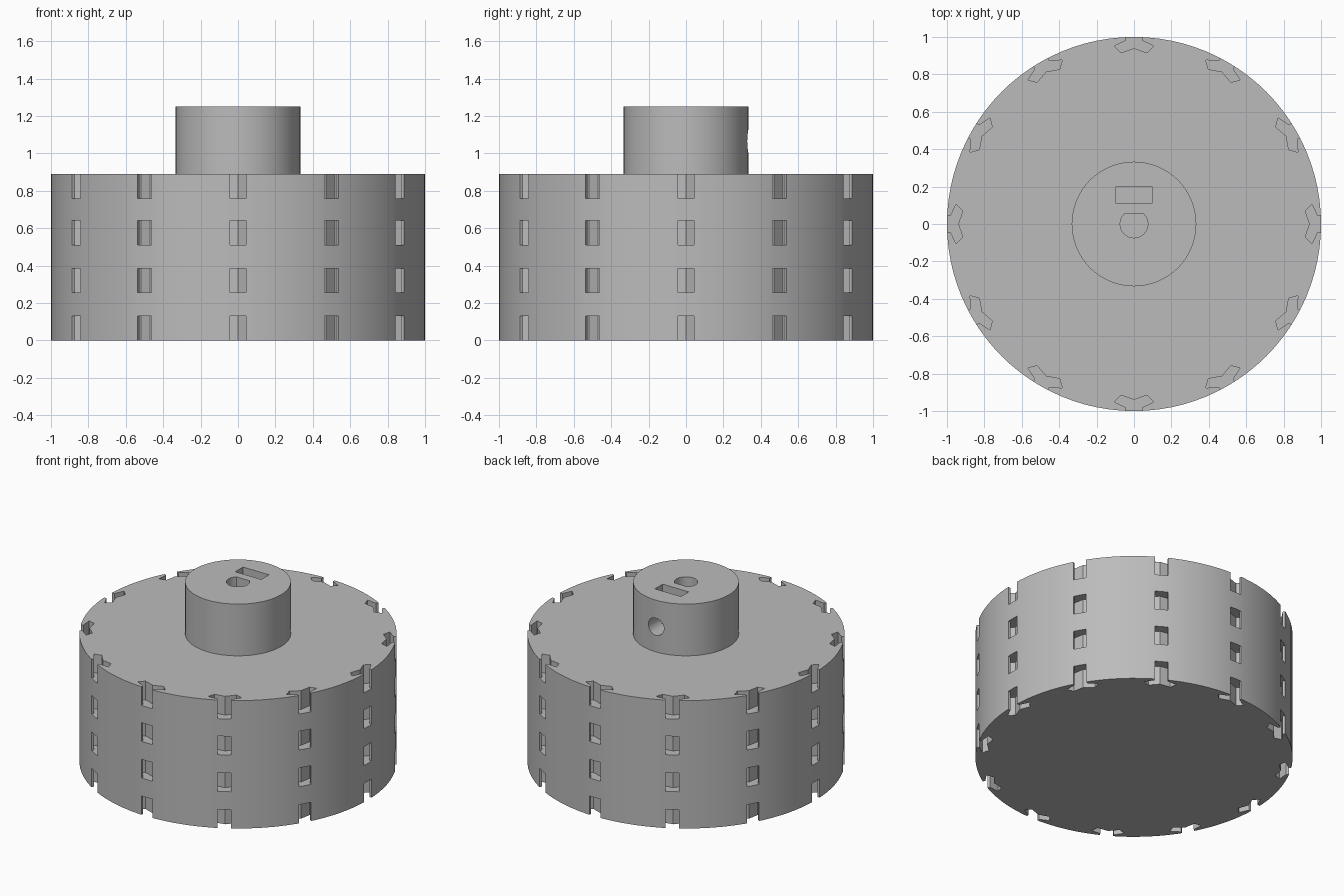
import bpy, bmesh, math
from mathutils import Matrix

cube = bpy.data.objects.get("Cube")
if cube:
    bpy.data.objects.remove(cube, do_unlink=True)

DRUM_TOP, HUB_TOP, HUB_R = 0.89, 1.25, 0.333
SEGMENTS = 96

grey = bpy.data.materials.new("plain grey")
grey.use_nodes = True
colour = (0.5, 0.5, 0.5, 1)
grey.diffuse_color = colour
grey.node_tree.nodes["Principled BSDF"].inputs["Base Color"].default_value = colour


def make_object(name, bm):
    bmesh.ops.recalc_face_normals(bm, faces=bm.faces)
    mesh = bpy.data.meshes.new(name)
    bm.to_mesh(mesh)
    bm.free()
    mesh.materials.append(grey)
    obj = bpy.data.objects.new(name, mesh)
    bpy.context.collection.objects.link(obj)
    return obj


def add_prism(bm, outline, z0, z1, turn=0.0):
    """Extrude a closed xy outline from z0 to z1, turned about z."""
    rot = Matrix.Rotation(turn, 3, 'Z')
    face = bm.faces.new([bm.verts.new(rot @ Matrix.Translation((x, y, z0)).translation)
                         for x, y in outline])
    out = bmesh.ops.extrude_face_region(bm, geom=[face])
    verts = [v for v in out["geom"] if isinstance(v, bmesh.types.BMVert)]
    bmesh.ops.translate(bm, verts=verts, vec=(0, 0, z1 - z0))


def cut(target, bm):
    """Subtract a cutter mesh, bake the result and drop the cutter."""
    cutter = make_object("cutter", bm)
    cutter.hide_render = True
    mod = target.modifiers.new("cut", 'BOOLEAN')
    mod.operation, mod.solver, mod.object = 'DIFFERENCE', 'EXACT', cutter
    deps = bpy.context.evaluated_depsgraph_get()
    baked = bpy.data.meshes.new_from_object(target.evaluated_get(deps))
    target.modifiers.clear()
    target.data = baked
    bpy.data.objects.remove(cutter, do_unlink=True)


# Drum and hub turned from one stepped profile
bm = bmesh.new()
profile = [(0, 0), (1, 0), (1, DRUM_TOP), (HUB_R, DRUM_TOP), (HUB_R, HUB_TOP), (0, HUB_TOP)]
verts = [bm.verts.new((r, 0, z)) for r, z in profile]
edges = [bm.edges.new(pair) for pair in zip(verts, verts[1:])]
bmesh.ops.spin(bm, geom=verts + edges, axis=(0, 0, 1), cent=(0, 0, 0),
               steps=SEGMENTS, angle=math.tau)
bmesh.ops.remove_doubles(bm, verts=bm.verts, dist=0.0005)
bmesh.ops.dissolve_limit(bm, angle_limit=0.01, verts=bm.verts, edges=bm.edges)
wheel = make_object("wheel_with_hub", bm)

# Rim sockets: twelve columns of four Y-shaped pockets
half = [(0.043, 1.03), (0.043, 0.981), (0.106, 0.951), (0.07, 0.915)]
outline = half + [(0, 0.94)] + [(-x, y) for x, y in reversed(half)]
bm = bmesh.new()
for column in range(12):
    for z0, z1 in ((-0.02, 0.13), (0.255, 0.385), (0.51, 0.64), (0.76, 0.91)):
        add_prism(bm, outline, z0, z1, column * math.tau / 12)
cut(wheel, bm)

# D-shaped shaft bore
R, FLAT = 0.074, 0.055
start = math.asin(FLAT / R)
sweep = math.pi + 2 * start
bore = [(R * math.cos(start - sweep * i / 32), R * math.sin(start - sweep * i / 32))
        for i in range(33)]
bm = bmesh.new()
add_prism(bm, bore, DRUM_TOP, HUB_TOP + 0.02)
cut(wheel, bm)

# Nut slot
bm = bmesh.new()
add_prism(bm, [(-0.1, 0.113), (0.1, 0.113), (0.1, 0.198), (-0.1, 0.198)], 0.95, HUB_TOP + 0.02)
cut(wheel, bm)

# Set screw hole running from the back of the hub into the bore
bm = bmesh.new()
place = Matrix.Translation((0, 0.2, 1.065)) @ Matrix.Rotation(math.pi / 2, 4, 'X')
bmesh.ops.create_cone(bm, cap_ends=True, segments=32, radius1=0.06, radius2=0.06,
                      depth=0.4, matrix=place)
cut(wheel, bm)

# Smooth the round walls, keep the edges sharp
bpy.ops.object.select_all(action='DESELECT')
wheel.select_set(True)
bpy.context.view_layer.objects.active = wheel
bpy.ops.object.shade_smooth_by_angle(angle=math.radians(25))
